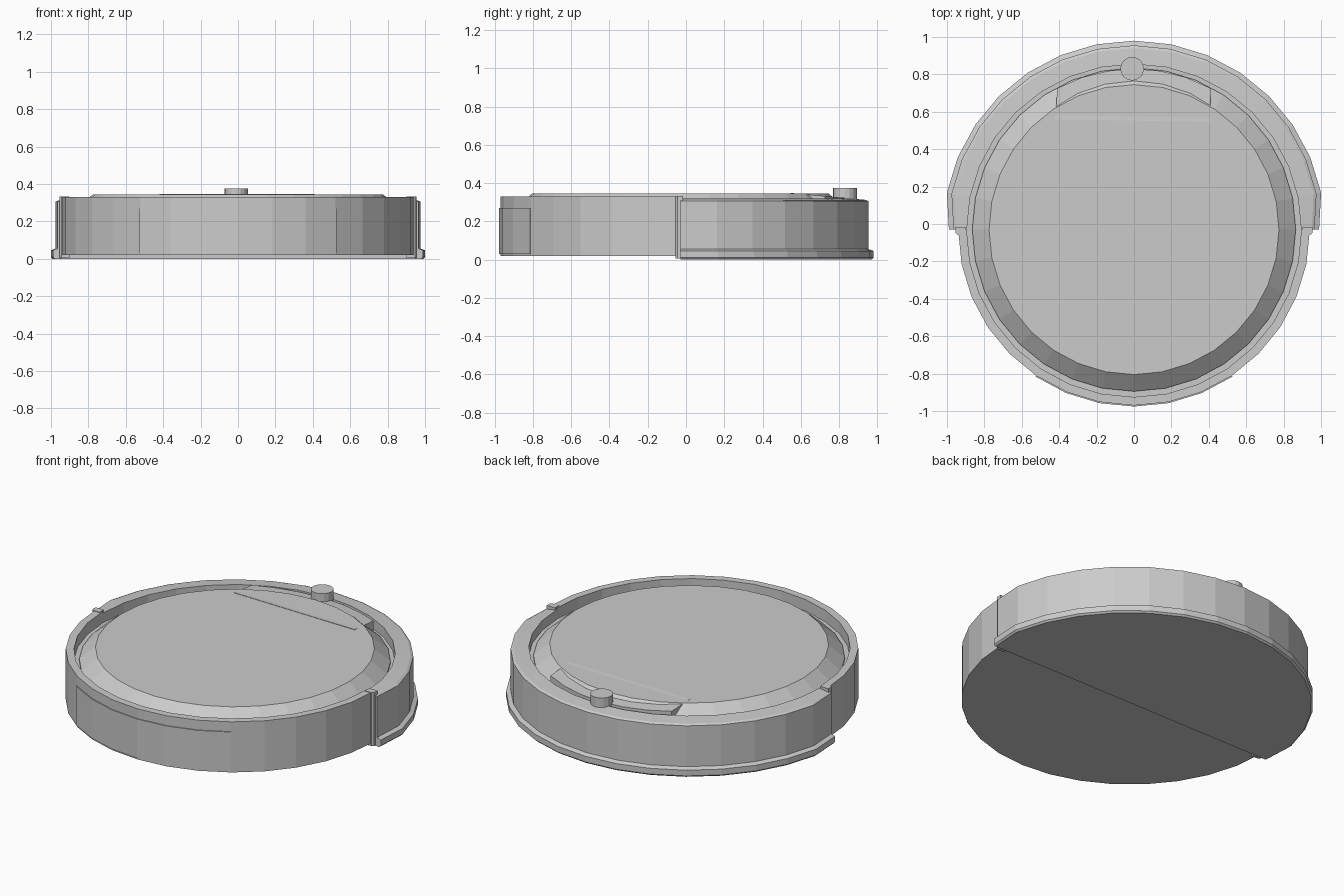
import bpy, bmesh
from math import sin, cos, radians, hypot

default = bpy.data.objects.get("Cube")
if default:
    bpy.data.objects.remove(default, do_unlink=True)

grey = bpy.data.materials.new("plain grey")
grey.use_nodes = True
GREY = (0.6, 0.6, 0.6, 1)
grey.diffuse_color = GREY
grey.node_tree.nodes["Principled BSDF"].inputs["Base Color"].default_value = GREY

SIDES = 32
STEP = 360 / SIDES
CENTRE_Y = -0.03


def finish(name, bm):
    bmesh.ops.remove_doubles(bm, verts=bm.verts, dist=0.0005)
    bmesh.ops.dissolve_degenerate(bm, edges=bm.edges, dist=0.0005)
    bmesh.ops.recalc_face_normals(bm, faces=bm.faces)
    mesh = bpy.data.meshes.new(name)
    bm.to_mesh(mesh)
    bm.free()
    mesh.materials.append(grey)
    obj = bpy.data.objects.new(name, mesh)
    bpy.context.collection.objects.link(obj)
    return obj


def sweep(name, section, first, count, wide=1.0, end_pull=1.0, y=CENTRE_Y):
    """Turn a closed (radius, height) section through count steps."""
    bm = bmesh.new()
    rings = []
    for i in range(count + 1):
        a = radians(first + i * STEP)
        pull = end_pull if i in (0, count) else 1.0
        ring = []
        for r, z in section:
            if r > 0.9:
                r *= pull
            ring.append(bm.verts.new((r * cos(a) * wide, y + r * sin(a), z)))
        rings.append(ring)
    n = len(section)
    for a, b in zip(rings, rings[1:]):
        for j in range(n):
            k = (j + 1) % n
            bm.faces.new((a[j], a[k], b[k], b[j]))
    if count < SIDES:
        bm.faces.new(rings[0])
        bm.faces.new(rings[-1])
    return finish(name, bm)


def prism(name, outline, bottom, top):
    """Extrude an outline; top is a function of y, so it may slope."""
    bm = bmesh.new()
    low = [bm.verts.new((x, y, bottom)) for x, y in outline]
    high = [bm.verts.new((x, y, top(y))) for x, y in outline]
    bm.faces.new(low)
    bm.faces.new(high)
    for i in range(len(outline)):
        j = (i + 1) % len(outline)
        bm.faces.new((low[i], low[j], high[j], high[i]))
    return finish(name, bm)


# Front half of the casing with a raised rim
sweep("front_shell", [(0, .02), (.94, .02), (.94, .33), (.895, .33), (.895, .26), (0, .26)],
      180, SIDES // 2)

# Rear half with a projecting foot flange
sweep("rear_bumper", [(0, 0), (1.0, 0), (1.01, .01), (1.01, .045), (.985, .055), (.985, .305),
                      (.97, .312), (.885, .32), (.885, .26), (0, .26)],
      0, SIDES // 2, wide=1.01, end_pull=.97)

# Slightly proud plate on the front wall
sweep("front_plate", [(.93, .03), (.946, .03), (.946, .27), (.93, .27)],
      270 - 3 * STEP, 6)

# Lid with a sloping edge
sweep("lid", [(0, .24), (.865, .24), (.865, .27), (.775, .345), (0, .345)], 0, SIDES)

# Posts where the two halves meet
for side, label in ((1, "left"), (-1, "right")):
    post = [(.9, -.055), (.945, -.055), (.955, -.045), (.955, -.015), (.9, -.015)]
    prism(label + "_joint_post", [(side * x, y) for x, y in post], .005, lambda y: .333)

# Rear hatch: straight front edge, curved back edge, gently sloping top
hatch = [(-.42, .56), (.41, .545)]
for i in range(7):
    a = radians(61.5 + i * 9.5)
    hatch.append((.86 * cos(a), CENTRE_Y + .86 * sin(a)))
prism("rear_hatch", hatch, .25, lambda y: .347 - max(0, y - .56) * .09)

# Round button on the hatch
bm = bmesh.new()
bmesh.ops.create_cone(bm, cap_ends=True, segments=16, radius1=.063, radius2=.063, depth=.09)
for v in bm.verts:
    v.co.x -= .01
    v.co.y += .83
    v.co.z += .33
finish("button", bm)
